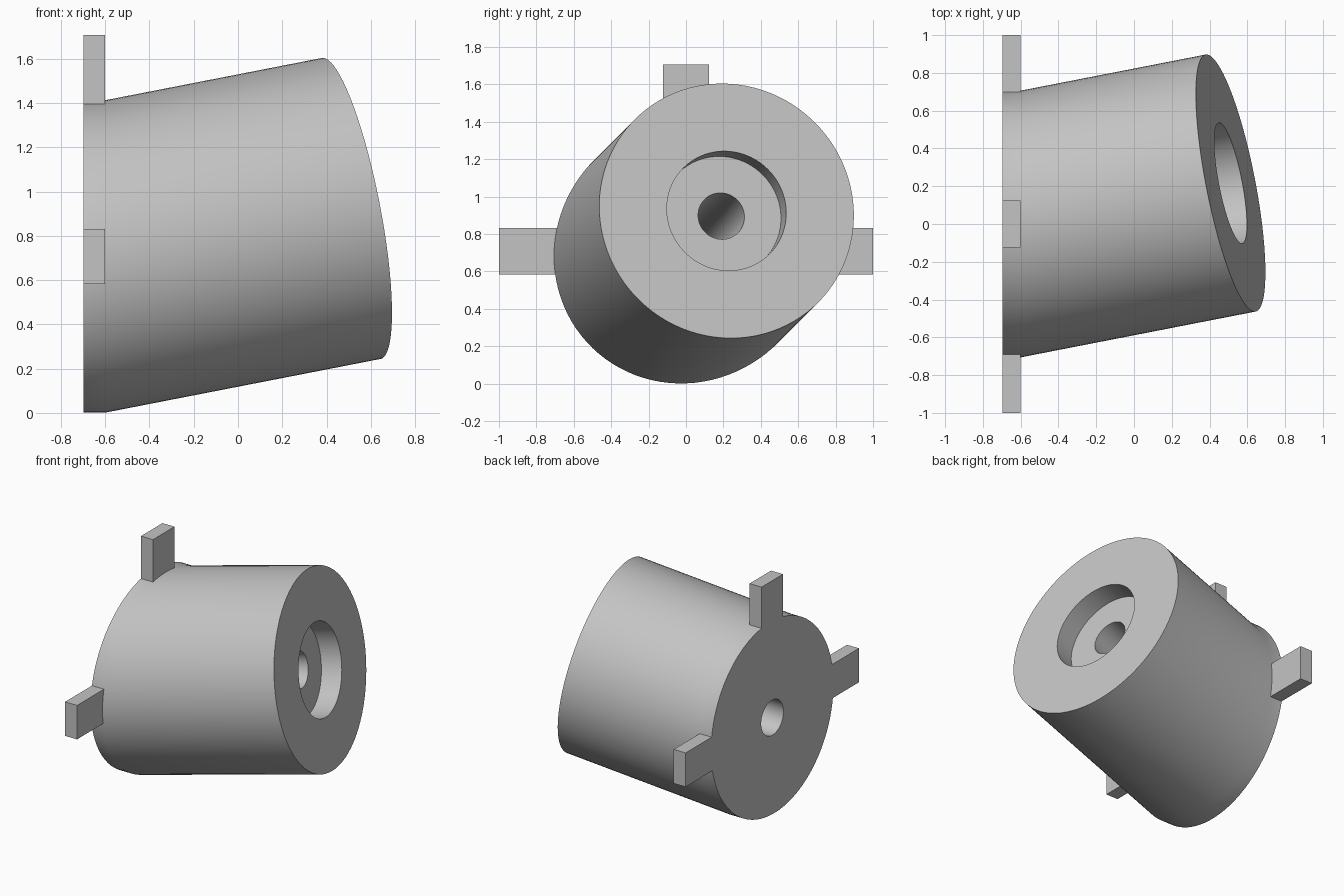
import bpy, bmesh, math
from mathutils import Vector

cube = bpy.data.objects.get("Cube")
if cube:
    bpy.data.objects.remove(cube, do_unlink=True)

grey = bpy.data.materials.new("light grey")
grey.use_nodes = True
colour = (0.55, 0.55, 0.55, 1)
grey.diffuse_color = colour
grey.node_tree.nodes["Principled BSDF"].inputs["Base Color"].default_value = colour

BACK, FRONT = -0.697, -0.6          # faces of the flat base
HUB = Vector((FRONT, 0, 0.707))     # where the leaning axis leaves the base
AXIS = Vector((1, 0.195, 0.195)).normalized()
LENGTH = 1.153
SEGMENTS = 96
SIDE = AXIS.cross(Vector((0, 0, 1))).normalized()
UP = SIDE.cross(AXIS)


def add_object(name, bm):
    bmesh.ops.recalc_face_normals(bm, faces=bm.faces)
    mesh = bpy.data.meshes.new(name)
    bm.to_mesh(mesh)
    bm.free()
    mesh.materials.append(grey)
    obj = bpy.data.objects.new(name, mesh)
    bpy.context.collection.objects.link(obj)
    return obj


def ring(bm, radius, along=None, x=None):
    """Circle square to the axis, or its slice by the base plane moved to x."""
    verts = []
    for i in range(SEGMENTS):
        a = 2 * math.pi * i / SEGMENTS
        p = HUB + radius * (math.cos(a) * SIDE + math.sin(a) * UP)
        if x is None:
            p += AXIS * along
        else:
            p += AXIS * ((FRONT - p.x) / AXIS.x)
            p.x = x
        verts.append(bm.verts.new(p))
    return verts


# Leaning body with a stepped bore, as one closed chain of rings
R_BODY, R_RECESS, R_BORE, DEPTH = 0.693, 0.325, 0.126, 0.15
bm = bmesh.new()
rings = [
    ring(bm, R_BODY, x=BACK),
    ring(bm, R_BODY, x=FRONT),
    ring(bm, R_BODY, along=LENGTH),
    ring(bm, R_RECESS, along=LENGTH),
    ring(bm, R_RECESS, along=LENGTH - DEPTH),
    ring(bm, R_BORE, along=LENGTH - DEPTH),
    ring(bm, R_BORE, x=FRONT),
    ring(bm, R_BORE, x=BACK),
]
for k, lower in enumerate(rings):
    upper = rings[(k + 1) % len(rings)]
    for i in range(SEGMENTS):
        j = (i + 1) % SEGMENTS
        bm.faces.new((lower[i], lower[j], upper[j], upper[i]))
body = add_object("leaning_body", bm)
bpy.ops.object.select_all(action='DESELECT')
body.select_set(True)
bpy.context.view_layer.objects.active = body
bpy.ops.object.shade_smooth_by_angle(angle=math.radians(30))

# Three rectangular tabs around the base
INNER, OUTER, WIDTH = 0.67, 1.0, 0.248
for name, out in (("left_tab", (0, 1, 0)), ("right_tab", (0, -1, 0)), ("top_tab", (0, 0, 1))):
    out = Vector(out)
    across = out.cross(Vector((1, 0, 0)))
    centre = Vector(((BACK + FRONT) / 2, 0, HUB.z)) + out * (INNER + OUTER) / 2
    bm = bmesh.new()
    bmesh.ops.create_cube(bm, size=1)
    for v in bm.verts:
        c = v.co.copy()
        v.co = (centre + Vector((c.x * (FRONT - BACK), 0, 0))
                + across * c.y * WIDTH + out * c.z * (OUTER - INNER))
    add_object(name, bm)
